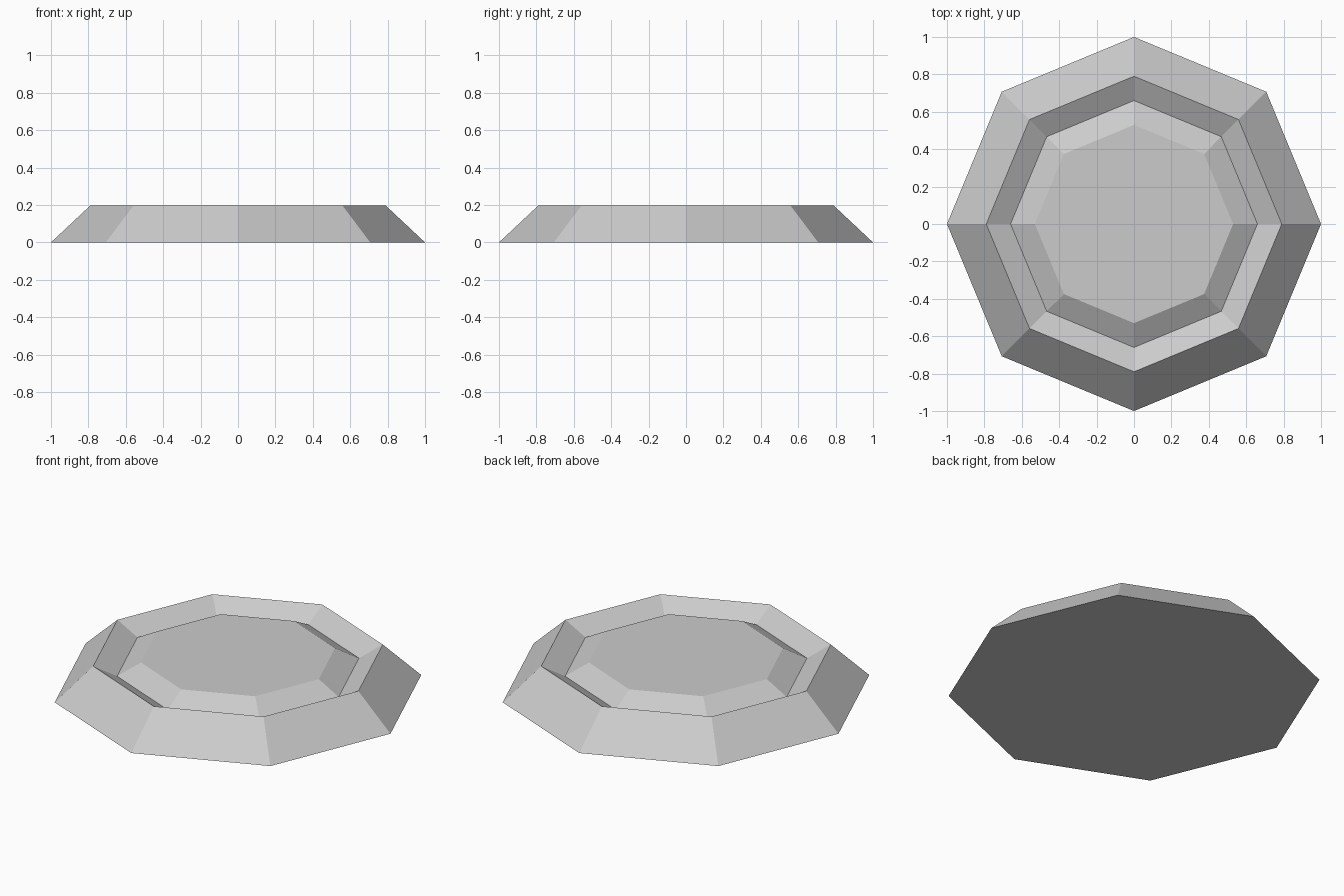
import bpy, bmesh, math

cube = bpy.data.objects.get("Cube")
if cube:
    bpy.data.objects.remove(cube)

SIDES = 8
# Radius and height of each octagonal ring: foot, rim, groove bottom, plateau
PROFILE = [(1.0, 0.0), (0.79, 0.197), (0.66, 0.127), (0.53, 0.198)]


def make_material(name, colour):
    mat = bpy.data.materials.new(name)
    mat.use_nodes = True
    mat.diffuse_color = colour
    mat.node_tree.nodes["Principled BSDF"].inputs["Base Color"].default_value = colour
    return mat


def ring(bm, radius, z):
    angles = [2 * math.pi * i / SIDES for i in range(SIDES)]
    return [bm.verts.new((radius * math.cos(a), radius * math.sin(a), z)) for a in angles]


# Solid octagonal plate with a V groove around its raised centre
bm = bmesh.new()
rings = [ring(bm, r, z) for r, z in PROFILE]
for low, high in zip(rings, rings[1:]):
    for i in range(SIDES):
        j = (i + 1) % SIDES
        bm.faces.new((low[i], low[j], high[j], high[i]))
bm.faces.new(rings[-1])
bm.faces.new(reversed(rings[0]))
bmesh.ops.recalc_face_normals(bm, faces=bm.faces)

mesh = bpy.data.meshes.new("grooved_plate")
bm.to_mesh(mesh)
bm.free()
mesh.materials.append(make_material("light grey", (0.6, 0.6, 0.6, 1.0)))
plate = bpy.data.objects.new("grooved_plate", mesh)
bpy.context.collection.objects.link(plate)
